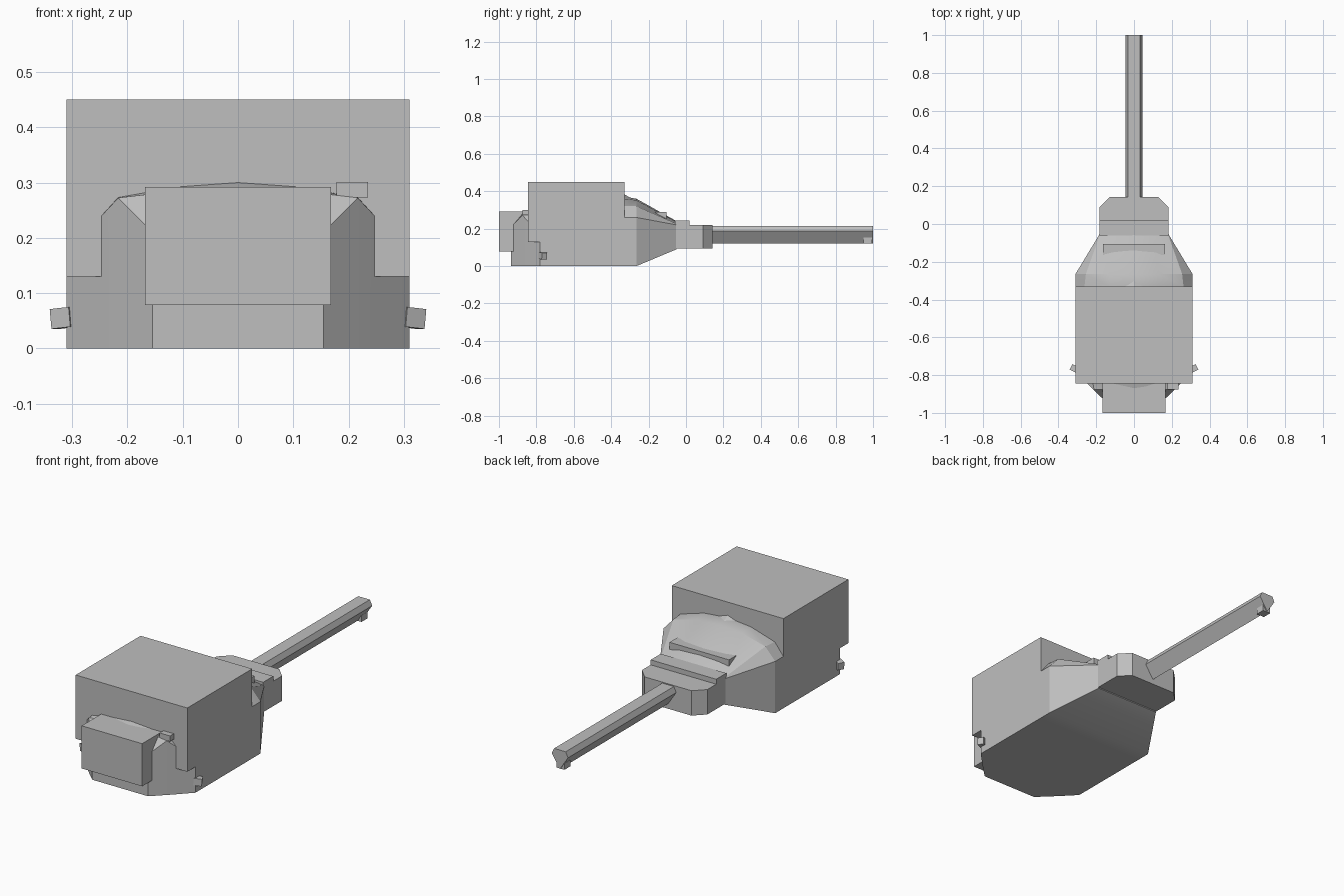
import bpy
import bmesh
from mathutils import Euler

cube = bpy.data.objects.get("Cube")
if cube:
    bpy.data.objects.remove(cube, do_unlink=True)

grey = bpy.data.materials.new("plain grey")
grey.use_nodes = True
grey.diffuse_color = (0.52, 0.52, 0.52, 1)
grey.node_tree.nodes["Principled BSDF"].inputs["Base Color"].default_value = (0.52, 0.52, 0.52, 1)


def finish(name, bm):
    bmesh.ops.remove_doubles(bm, verts=bm.verts, dist=0.0005)
    bmesh.ops.recalc_face_normals(bm, faces=bm.faces)
    mesh = bpy.data.meshes.new(name)
    bm.to_mesh(mesh)
    bm.free()
    mesh.materials.append(grey)
    obj = bpy.data.objects.new(name, mesh)
    bpy.context.collection.objects.link(obj)
    return obj


def loft(name, rings):
    """Skin closed rings of points and cap both ends."""
    bm = bmesh.new()
    rows = [[bm.verts.new(p) for p in ring] for ring in rings]
    n = len(rows[0])
    for a, b in zip(rows, rows[1:]):
        for i in range(n):
            j = (i + 1) % n
            bm.faces.new((a[i], a[j], b[j], b[i]))
    bm.faces.new(rows[0])
    bm.faces.new(rows[-1])
    return finish(name, bm)


def box(name, x, y, z, turn=(0, 0, 0)):
    """Box between the given limits, turned about its own centre."""
    obj = loft(name, [[(x[0], v, z[0]), (x[1], v, z[0]), (x[1], v, z[1]), (x[0], v, z[1])]
                      for v in y])
    if any(turn):
        centre = [sum(r) / 2 for r in (x, y, z)]
        spin = Euler(turn).to_matrix()
        for v in obj.data.vertices:
            local = v.co.copy()
            for k in range(3):
                local[k] -= centre[k]
            v.co = spin @ local
            for k in range(3):
                v.co[k] += centre[k]
    return obj


# Turret body: y, bottom z, wall x, wall top z, shoulder x, shoulder z, crown x, crown z, ridge z
stations = [
    (-0.935, 0, 0.155, 0.21, 0.15, 0.21, 0.08, 0.21, 0.21),
    (-0.875, 0, 0.217, 0.272, 0.212, 0.273, 0.11, 0.285, 0.29),
    (-0.845, 0, 0.247, 0.24, 0.217, 0.273, 0.11, 0.292, 0.30),
    (-0.78, 0, 0.31, 0.24, 0.24, 0.29, 0.12, 0.31, 0.315),
    (-0.33, 0, 0.31, 0.26, 0.262, 0.32, 0.13, 0.36, 0.372),
    (-0.265, 0, 0.31, 0.26, 0.255, 0.32, 0.13, 0.352, 0.36),
    (-0.05, 0.09, 0.18, 0.22, 0.178, 0.225, 0.10, 0.236, 0.24),
]
rings = []
for y, low, wx, wz, sx, sz, cx, cz, ridge in stations:
    half = [(wx, low), (wx, wz), (sx, sz), (cx, cz)]
    ring = [(x, y, z) for x, z in half] + [(0, y, ridge)]
    ring += [(-x, y, z) for x, z in reversed(half)]
    rings.append(ring)
body = loft("turret_body", rings)
bpy.ops.object.select_all(action="DESELECT")
bpy.context.view_layer.objects.active = body
body.select_set(True)
bpy.ops.object.shade_smooth_by_angle(angle=0.4)

# Large housing and the bin on its front
box("upper_housing", (-0.31, 0.31), (-0.845, -0.33), (0.13, 0.45))
box("front_bin", (-0.168, 0.168), (-1, -0.84), (0.078, 0.292))

# Small raised point on the roof
bm = bmesh.new()
for p in [(-0.09, -0.335, 0.355), (0.09, -0.335, 0.355), (0, -0.335, 0.387), (0, -0.295, 0.363)]:
    bm.verts.new(p)
bmesh.ops.convex_hull(bm, input=bm.verts)
finish("roof_point", bm)

# Gun mount
box("mount_bar", (-0.165, 0.165), (-0.165, -0.105), (0.24, 0.29))
box("mount_collar", (-0.182, 0.182), (-0.06, 0.02), (0.095, 0.245))
plan = [(-0.182, 0), (0.182, 0), (0.182, 0.09), (0.13, 0.142), (-0.13, 0.142), (-0.182, 0.09)]
loft("mount_shield", [[(x, y, z) for x, y in plan] for z in (0.095, 0.22)])

# Faceted barrel and muzzle block
section = [(-0.032, 0.215), (0.032, 0.215), (0.045, 0.188), (0, 0.12), (-0.045, 0.188)]
loft("barrel", [[(x, y, z) for x, z in section] for y in (0.13, 1)])
box("muzzle_block", (-0.022, 0.022), (0.948, 0.995), (0.12, 0.152))

# Small fittings
box("left_roof_fitting", (0.178, 0.235), (-0.875, -0.83), (0.273, 0.301))
for side, label in ((1, "left"), (-1, "right")):
    xs = sorted((side * 0.295, side * 0.334))
    box(label + "_side_hook", xs, (-0.782, -0.75), (0.037, 0.073), (0, side * 0.1, side * 0.5))
